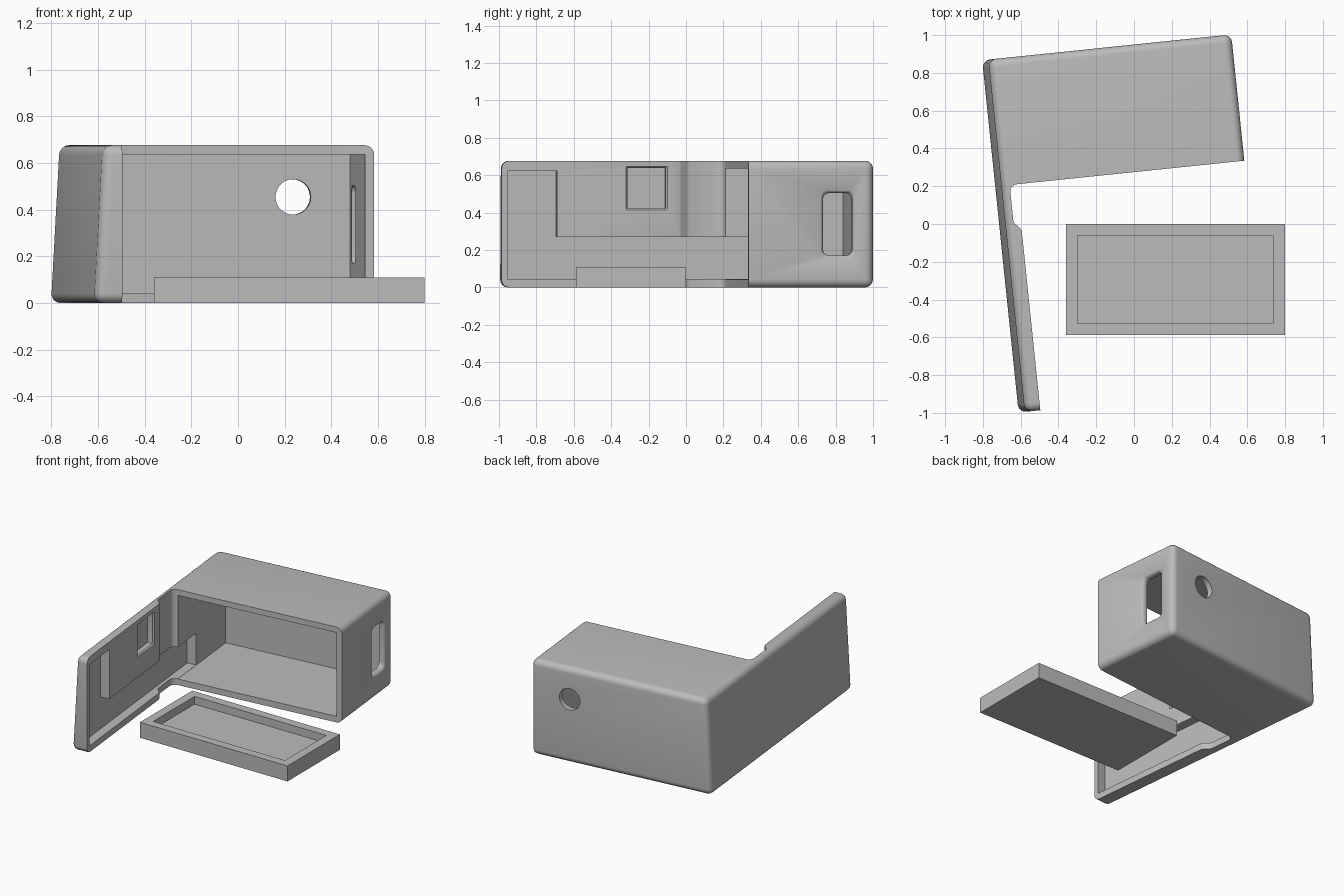
import bpy, bmesh, math
from mathutils import Matrix

if "Cube" in bpy.data.objects:
    bpy.data.objects.remove(bpy.data.objects["Cube"])

grey = bpy.data.materials.new("light_grey")
grey.diffuse_color = (0.5, 0.5, 0.5, 1)
grey.use_nodes = True
grey.node_tree.nodes["Principled BSDF"].inputs["Base Color"].default_value = grey.diffuse_color

# local frame of the hinged case: origin at its front right corner
FRAME = Matrix.Translation((0.584, 0.335, 0)) @ Matrix.Rotation(math.radians(5.9), 4, 'Z')
H = 0.677


def finish(bm, name):
    bmesh.ops.recalc_face_normals(bm, faces=bm.faces[:])
    me = bpy.data.meshes.new(name)
    bm.to_mesh(me)
    bm.free()
    me.materials.append(grey)
    ob = bpy.data.objects.new(name, me)
    bpy.context.collection.objects.link(ob)
    return ob


def loft(loops, name):
    """Closed solid through a list of matching point loops."""
    bm = bmesh.new()
    rings = [[bm.verts.new(p) for p in loop] for loop in loops]
    n = len(rings[0])
    for a, b in zip(rings, rings[1:]):
        for i in range(n):
            j = (i + 1) % n
            bm.faces.new((a[i], a[j], b[j], b[i]))
    bm.faces.new(rings[0])
    bm.faces.new(rings[-1])
    return finish(bm, name)


def box(x0, x1, y0, y1, z0, z1, name="cutter"):
    base = [(x0, y0), (x1, y0), (x1, y1), (x0, y1)]
    return loft([[(x, y, z) for x, y in base] for z in (z0, z1)], name)


def round_rect(u, y0, y1, z0, z1, r, inset):
    """Rounded rectangle in the plane x = u."""
    y0, y1, z0, z1 = y0 + inset, y1 - inset, z0 + inset, z1 - inset
    pts = []
    for k, (cy, cz) in enumerate([(y1 - r, z1 - r), (y0 + r, z1 - r),
                                  (y0 + r, z0 + r), (y1 - r, z0 + r)]):
        for s in range(6):
            a = math.pi / 2 * (k + s / 5)
            pts.append((u, cy + r * math.cos(a), cz + r * math.sin(a)))
    return pts


def cut(ob, cutter):
    m = ob.modifiers.new("cut", 'BOOLEAN')
    m.operation, m.solver, m.object = 'DIFFERENCE', 'EXACT', cutter
    bpy.context.view_layer.objects.active = ob
    bpy.ops.object.modifier_apply(modifier=m.name)
    bpy.data.objects.remove(cutter, do_unlink=True)


# case body and open lid joined by a thin hinge, left side drafted
def plan(left):
    pts = [(left, -1.203), (-1.21, -1.203), (-1.21, -0.25), (-1.216, -0.235),
           (-1.244, -0.205), (-1.25, -0.19)]
    for s in range(7):
        a = math.pi - s * math.pi / 12
        pts.append((-1.21 + 0.04 * math.cos(a), -0.04 + 0.04 * math.sin(a)))
    return pts + [(0, 0), (0, 0.672), (left, 0.672)]


case = loft([[(x, y, z) for x, y in plan(left)]
             for left, z in ((-1.328, 0), (-1.291, H))], "hinged_case")

# round the outside edges only
bm = bmesh.new()
bm.from_mesh(case.data)


def outside(v):
    x, y = v.co.x, v.co.y
    return {k for k, t in (("left", x < -1.28), ("right", x > -0.001),
                           ("back", y > 0.67), ("end", y < -1.2)) if t}


picked = []
for e in bm.edges:
    a, b = e.verts
    shared = outside(a) & outside(b)
    upright = abs(a.co.z - b.co.z) > 0.1
    if (upright and len(shared) == 2) or (not upright and shared):
        picked.append(e)
bmesh.ops.bevel(bm, geom=picked, offset=0.042, offset_type='OFFSET', segments=6,
                profile=0.5, affect='EDGES', clamp_overlap=True)
bmesh.ops.recalc_face_normals(bm, faces=bm.faces[:])
bm.to_mesh(case.data)
bm.free()

# main compartment, then the lid recesses
cut(case, box(-1.21, -0.04, -0.1, 0.632, 0.043, 0.637))
cut(case, box(-1.275, -1.15, -1.172, -0.905, 0.045, 0.622))
cut(case, box(-1.275, -1.15, -0.95, 0.24, 0.045, 0.27))

# square pocket in the lid
P = (-0.533, -0.312, 0.415, 0.647, 0.003)
cut(case, loft([round_rect(u, *P, i) for u, i in
                ((-1.255, 0.008), (-1.22, 0.008), (-1.21, 0), (-1.18, 0))], "cutter"))

# slot with a softened lip in the right wall
S = (0.387, 0.572, 0.157, 0.518, 0.034)
cut(case, loft([round_rect(u, *S, i) for u, i in
                ((-0.1, 0.014), (-0.018, 0.014), (-0.009, 0.010), (-0.003, 0.005),
                 (0, 0), (0.03, 0))], "cutter"))

# round hole in the back wall
ring = [(-0.284 + 0.076 * math.cos(math.tau * i / 48),
         0.455 + 0.076 * math.sin(math.tau * i / 48)) for i in range(48)]
cut(case, loft([[(x, y, z) for x, z in ring] for y in (0.55, 0.75)], "cutter"))
case.data.transform(FRAME)

# loose shallow tray in front
tray = box(-0.36, 0.8, -0.587, 0, 0, 0.11, "tray")
cut(tray, box(-0.298, 0.737, -0.527, -0.062, 0.055, 0.2))

# smooth the rounded edges, keep the corners sharp
bpy.ops.object.select_all(action='DESELECT')
for ob in (case, tray):
    ob.select_set(True)
bpy.context.view_layer.objects.active = case
bpy.ops.object.shade_smooth_by_angle(angle=math.radians(30))
